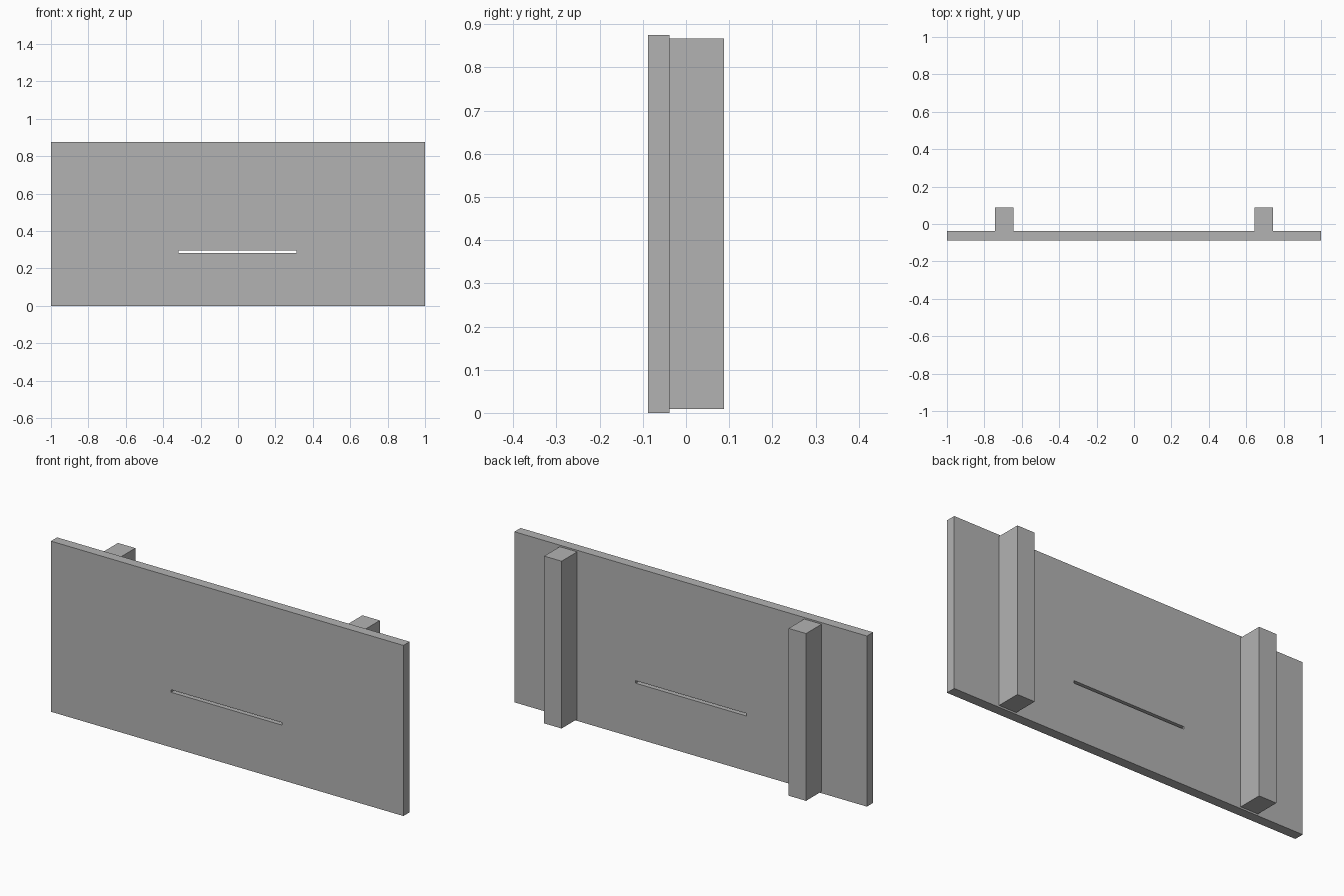
import bpy
import bmesh

default = bpy.data.objects.get("Cube")
if default:
    bpy.data.objects.remove(default, do_unlink=True)

grey = bpy.data.materials.new("plain_grey")
grey.use_nodes = True
colour = (0.45, 0.45, 0.45, 1)
grey.diffuse_color = colour
grey.node_tree.nodes["Principled BSDF"].inputs["Base Color"].default_value = colour


def finish(name, bm):
    bmesh.ops.recalc_face_normals(bm, faces=bm.faces)
    mesh = bpy.data.meshes.new(name)
    bm.to_mesh(mesh)
    bm.free()
    mesh.materials.append(grey)
    obj = bpy.data.objects.new(name, mesh)
    bpy.context.collection.objects.link(obj)
    return obj


def box(name, x, y, z):
    bm = bmesh.new()
    bmesh.ops.create_cube(bm, size=1)
    for v in bm.verts:
        v.co = [span[int(c > 0)] for span, c in zip((x, y, z), v.co)]
    return finish(name, bm)


def slotted_panel(name, x, y, z, slot_x, slot_z):
    """Flat board with a rectangular through slot."""
    bm = bmesh.new()

    def loop(xs, zs, depth):
        corners = ((0, 0), (1, 0), (1, 1), (0, 1))
        return [bm.verts.new((xs[i], depth, zs[j])) for i, j in corners]

    # Rings in order: front outer, front slot, back slot, back outer
    rings = [loop(x, z, y[0]), loop(slot_x, slot_z, y[0]),
             loop(slot_x, slot_z, y[1]), loop(x, z, y[1])]
    for a, b in zip(rings, rings[1:] + rings[:1]):
        for i in range(4):
            j = (i + 1) % 4
            bm.faces.new((a[i], a[j], b[j], b[i]))
    return finish(name, bm)


# Front board with its narrow horizontal slot
slotted_panel("front_panel", (-1, 1), (-0.088, -0.038), (0, 0.875),
              (-0.318, 0.312), (0.282, 0.295))

# Two upright battens on the back, slightly shorter than the board
for name, side in (("left_batten", 1), ("right_batten", -1)):
    box(name, sorted((side * 0.644, side * 0.743)), (-0.038, 0.088), (0.009, 0.867))
